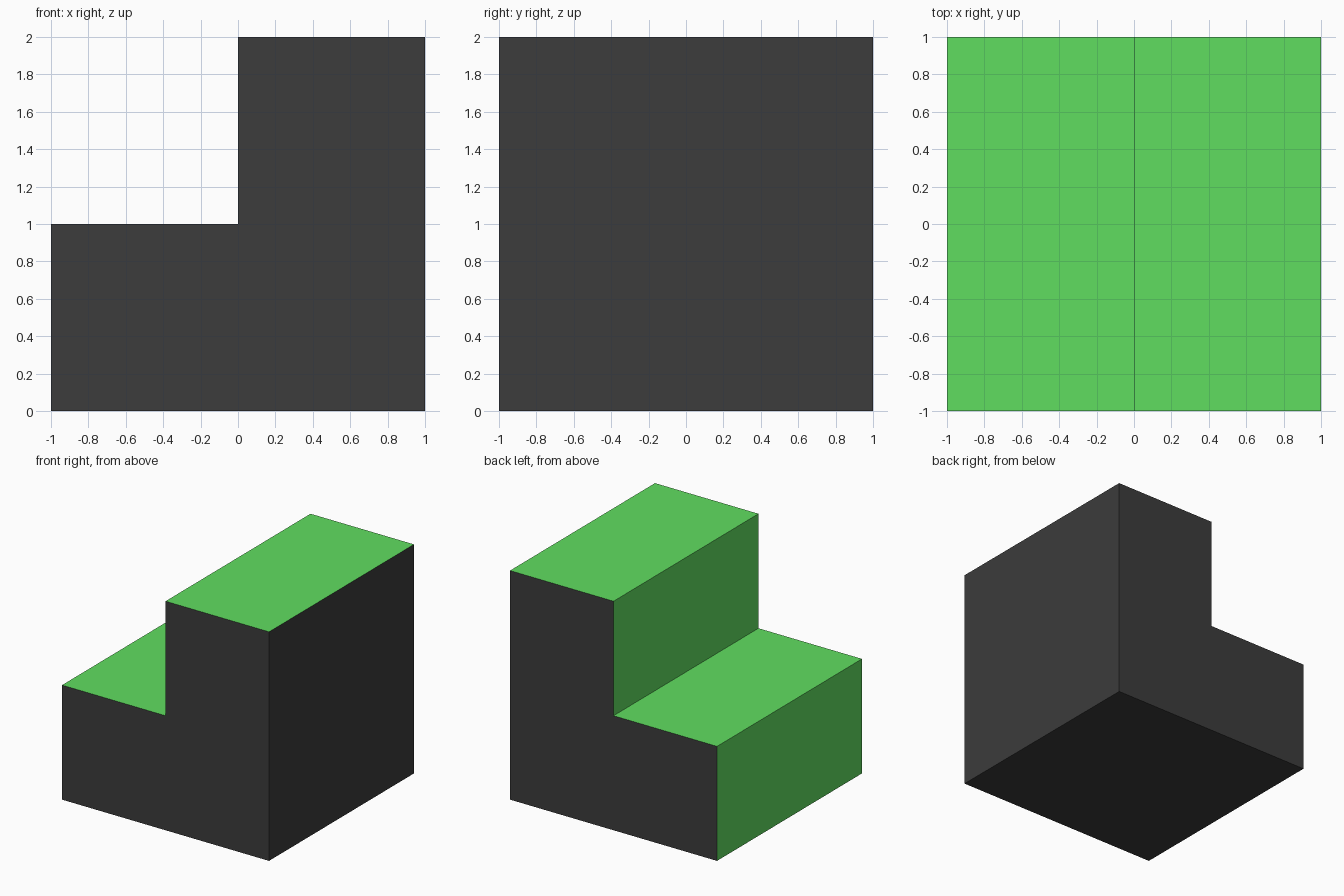
import bpy
import bmesh

if "Cube" in bpy.data.objects:
    bpy.data.objects.remove(bpy.data.objects["Cube"])


def make_material(name, color):
    mat = bpy.data.materials.new(name)
    mat.diffuse_color = (*color, 1.0)
    mat.use_nodes = True
    mat.node_tree.nodes["Principled BSDF"].inputs["Base Color"].default_value = mat.diffuse_color
    return mat


# Side profile of the two steps (x, z), extruded through the depth
profile = [(-1, 0), (1, 0), (1, 2), (0, 2), (0, 1), (-1, 1)]

bm = bmesh.new()
side = bm.faces.new([bm.verts.new((x, -1, z)) for x, z in profile])
extruded = bmesh.ops.extrude_face_region(bm, geom=[side], use_keep_orig=True)
moved = [g for g in extruded["geom"] if isinstance(g, bmesh.types.BMVert)]
bmesh.ops.translate(bm, vec=(0, 2, 0), verts=moved)
bmesh.ops.recalc_face_normals(bm, faces=bm.faces)

# Green treads and risers, dark sides, back and base
for face in bm.faces:
    face.normal_update()
    face.material_index = 1 if face.normal.z > 0.5 or face.normal.x < -0.5 else 0

mesh = bpy.data.meshes.new("stair_block")
bm.to_mesh(mesh)
bm.free()
mesh.materials.append(make_material("dark_grey", (0.045, 0.045, 0.045)))
mesh.materials.append(make_material("green", (0.117, 0.73, 0.117)))
stair = bpy.data.objects.new("stair_block", mesh)
bpy.context.collection.objects.link(stair)
